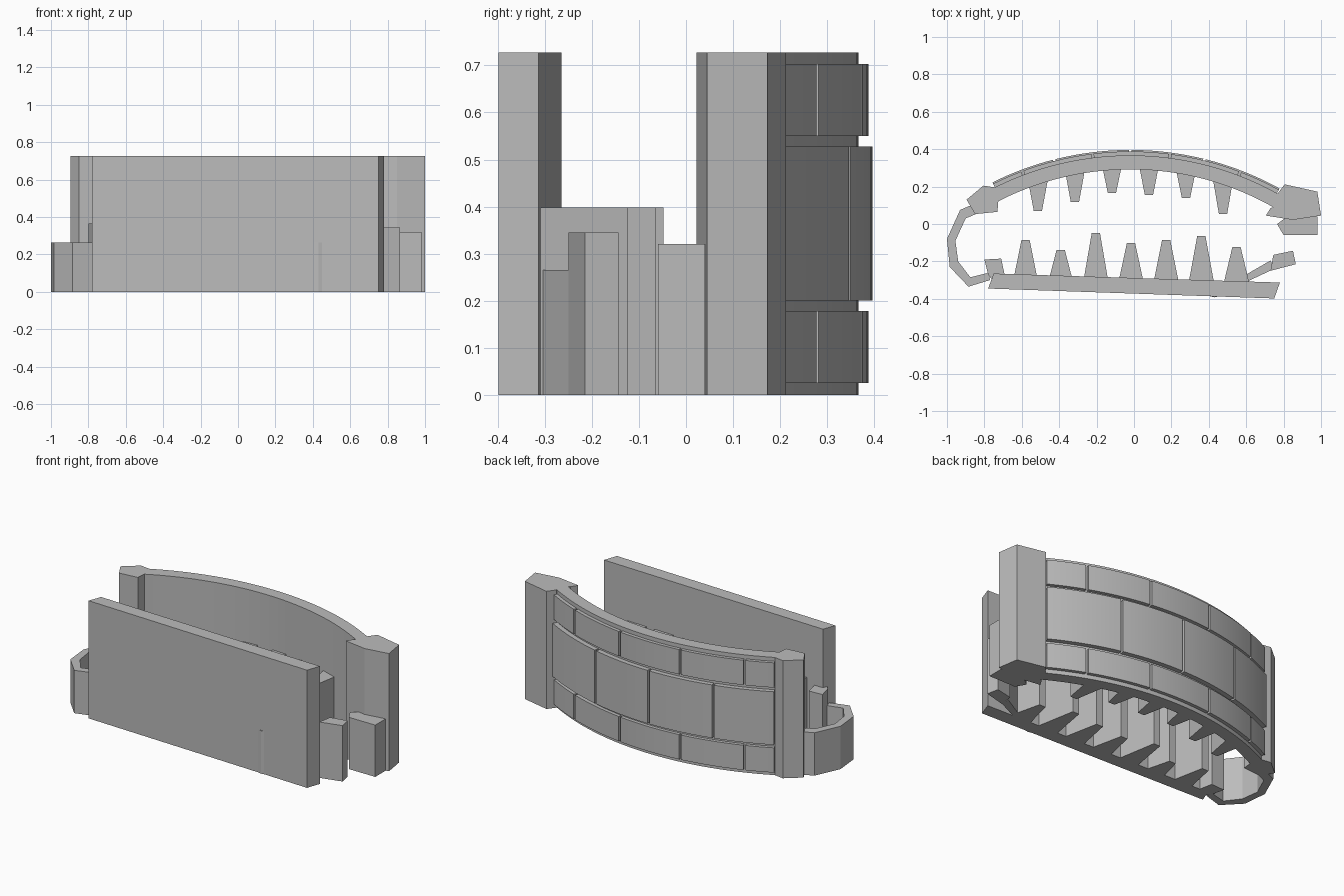
import bpy, bmesh, math

if "Cube" in bpy.data.objects:
    bpy.data.objects.remove(bpy.data.objects["Cube"])

stone = bpy.data.materials.new("grey_stone")
stone.diffuse_color = (0.5, 0.5, 0.5, 1)
stone.use_nodes = True
stone.node_tree.nodes["Principled BSDF"].inputs["Base Color"].default_value = stone.diffuse_color

HEIGHT = 0.727
CX, CY, R_OUT, R_IN = -0.02, -1.253, 1.62, 1.545   # arc of the curved wall


def prism(name, outline, z0, z1, smooth=False):
    """Extrude a plan outline from z0 up to z1."""
    bm = bmesh.new()
    base = bm.faces.new([bm.verts.new((x, y, z0)) for x, y in outline])
    top = bmesh.ops.extrude_face_region(bm, geom=[base])["geom"]
    verts = [g for g in top if isinstance(g, bmesh.types.BMVert)]
    bmesh.ops.translate(bm, verts=verts, vec=(0, 0, z1 - z0))
    bmesh.ops.recalc_face_normals(bm, faces=bm.faces)
    mesh = bpy.data.meshes.new(name)
    bm.to_mesh(mesh)
    bm.free()
    mesh.materials.append(stone)
    obj = bpy.data.objects.new(name, mesh)
    bpy.context.collection.objects.link(obj)
    if smooth:
        bpy.ops.object.select_all(action="DESELECT")
        bpy.context.view_layer.objects.active = obj
        obj.select_set(True)
        bpy.ops.object.shade_smooth_by_angle(angle=math.radians(20))
    return obj


def arc_outline(x0, x1, r_in, r_out, steps):
    """Plan outline of a curved strip; x0 and x1 are measured on the outer arc."""
    a0, a1 = (math.asin((x - CX) / R_OUT) for x in (x0, x1))
    angles = [a0 + (a1 - a0) * i / steps for i in range(steps + 1)]
    point = lambda r, a: (CX + r * math.sin(a), CY + r * math.cos(a))
    return [point(r_out, a) for a in angles] + [point(r_in, a) for a in reversed(angles)]


def tooth(name, x, y_base, y_tip, half_base, half_tip, z1):
    prism(name, [(x - half_base, y_base), (x + half_base, y_base),
                 (x + half_tip, y_tip), (x - half_tip, y_tip)], 0, z1)


# Straight front wall
prism("front_wall", [(-0.78, -0.345), (0.75, -0.398), (0.78, -0.313), (-0.75, -0.265)], 0, HEIGHT)

# Curved back wall
prism("back_wall", arc_outline(-0.83, 0.80, R_IN, R_OUT, 32), 0, HEIGHT, True)

# Raised stone blocks in three courses, with narrow joints
side_joints = [-0.75, -0.59, -0.22, 0.19, 0.56, 0.77]
mid_joints = [-0.75, -0.42, -0.02, 0.37, 0.77]
courses = [(0.025, 0.178, 0.021, side_joints),
           (0.20, 0.528, 0.029, mid_joints),
           (0.55, 0.703, 0.021, side_joints)]
for c, (z0, z1, depth, joints) in enumerate(courses):
    for i, (a, b) in enumerate(zip(joints, joints[1:])):
        outline = arc_outline(a + 0.006, b - 0.006, R_OUT - 0.02, R_OUT + depth, 8)
        prism(f"wall_block_{c}_{i}", outline, z0, z1, True)

# End piers of the curved wall
prism("left_pier", [(-0.895, 0.13), (-0.805, 0.205), (-0.72, 0.192),
                    (-0.73, 0.065), (-0.85, 0.053)], 0, HEIGHT)
prism("right_pier", [(0.805, 0.212), (0.98, 0.173), (1.0, 0.045), (0.85, 0.022),
                     (0.705, 0.045), (0.73, 0.085), (0.77, 0.10), (0.77, 0.165)], 0, HEIGHT)

# Tapered ribs behind the front wall
for i, tip in enumerate([-0.086, -0.139, -0.048, -0.102, -0.086, -0.064, -0.123]):
    tooth(f"front_rib_{i}", -0.58 + i * 0.188, -0.315, tip, 0.068, 0.022, 0.398)

# Tapered ribs inside the back wall
for i, tip in enumerate([0.07, 0.117, 0.166, 0.155, 0.139, 0.053]):
    x = -0.514 + i * 0.198
    y_wall = CY + math.sqrt(R_IN ** 2 - (x - CX) ** 2) + 0.03
    tooth(f"back_rib_{i}", x, y_wall, tip, 0.054, 0.022, 0.398)

# Low bent wall closing the left end
prism("left_end_wall", [(-0.86, 0.105), (-0.93, 0.075), (-1.0, -0.08), (-0.985, -0.23),
                        (-0.885, -0.335), (-0.77, -0.30), (-0.775, -0.26), (-0.875, -0.285),
                        (-0.94, -0.20), (-0.955, -0.09), (-0.90, 0.03), (-0.84, 0.055)], 0, 0.265)
prism("left_stub", [(-0.80, -0.19), (-0.71, -0.185), (-0.69, -0.28),
                    (-0.75, -0.31), (-0.78, -0.27)], 0, 0.365)

# Broken low wall and posts at the open right end
prism("right_low_wall", [(0.35, -0.372), (0.43, -0.392), (0.48, -0.38), (0.61, -0.305),
                         (0.75, -0.24), (0.73, -0.195), (0.60, -0.27), (0.45, -0.33)], 0, 0.265)
prism("right_front_post", [(0.745, -0.165), (0.85, -0.143), (0.865, -0.215),
                           (0.73, -0.25)], 0, 0.345)
prism("right_back_post", [(0.765, 0.0), (0.82, 0.04), (0.98, 0.04), (0.98, -0.06),
                          (0.80, -0.06)], 0, 0.32)
